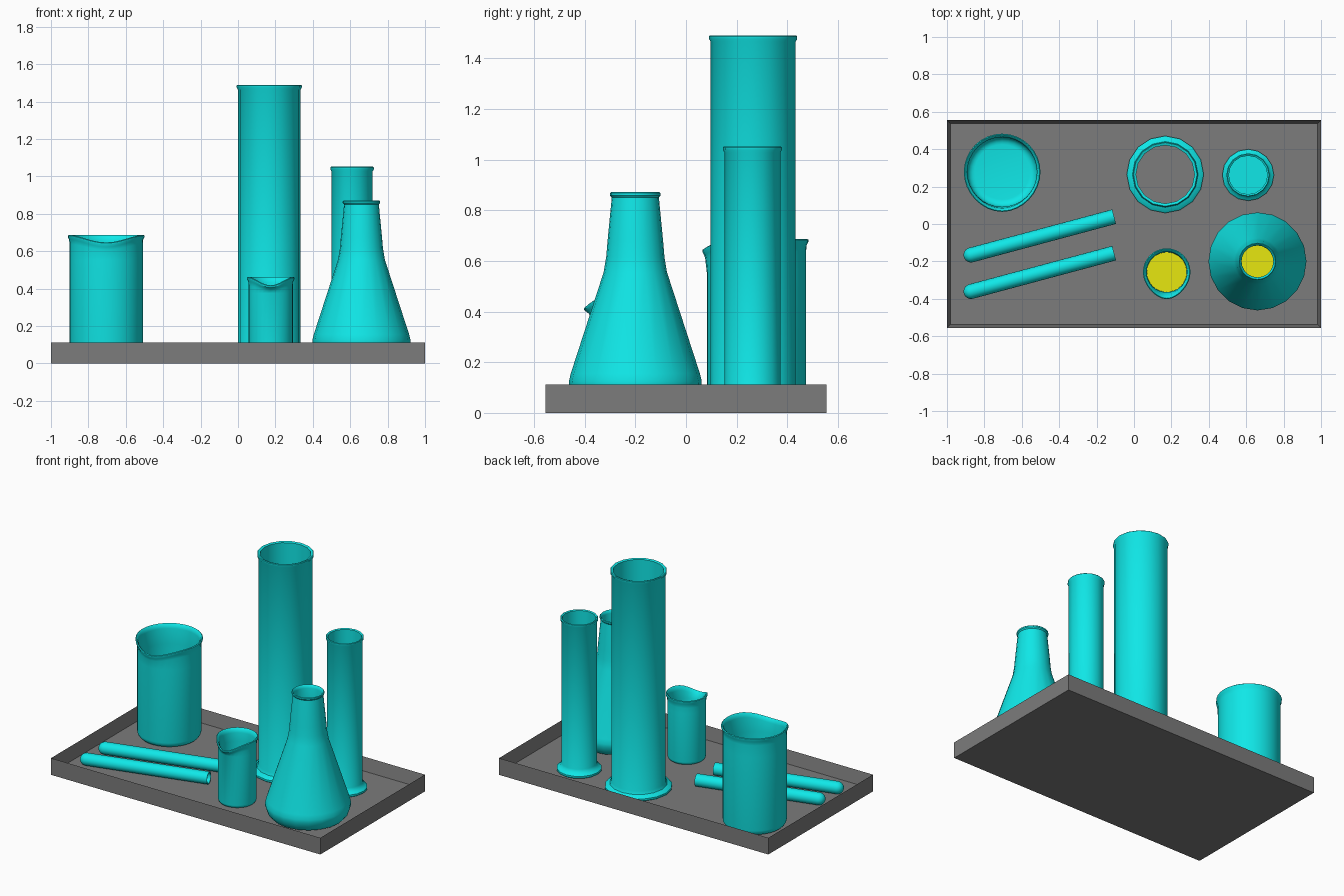
import bpy, bmesh, math
from mathutils import Matrix, Vector

if "Cube" in bpy.data.objects:
    bpy.data.objects.remove(bpy.data.objects["Cube"], do_unlink=True)


def material(name, rgb):
    m = bpy.data.materials.new(name)
    m.use_nodes = True
    m.diffuse_color = (*rgb, 1)
    m.node_tree.nodes["Principled BSDF"].inputs["Base Color"].default_value = (*rgb, 1)
    return m


TEAL = material("teal glass", (0.005, 0.8, 0.8))
GREY = material("grey tray", (0.2, 0.2, 0.2))
YELLOW = material("yellow liquid", (0.8, 0.8, 0.005))
FLOOR = 0.025


def finish(name, bm, mat, smooth=True):
    bmesh.ops.remove_doubles(bm, verts=bm.verts, dist=0.0002)
    bmesh.ops.recalc_face_normals(bm, faces=bm.faces)
    mesh = bpy.data.meshes.new(name)
    bm.to_mesh(mesh)
    bm.free()
    mesh.materials.append(mat)
    ob = bpy.data.objects.new(name, mesh)
    bpy.context.collection.objects.link(ob)
    if smooth:
        bpy.ops.object.select_all(action="DESELECT")
        ob.select_set(True)
        bpy.context.view_layer.objects.active = ob
        bpy.ops.object.shade_smooth_by_angle(angle=math.radians(40))
    return ob


def lathe(profile, sides, closed=False):
    """Turn an (r, z) profile around the z axis."""
    bm = bmesh.new()
    rings = []
    for i in range(sides):
        a = math.tau * i / sides
        rings.append([bm.verts.new((r * math.cos(a), r * math.sin(a), z)) for r, z in profile])
    n = len(profile)
    for i in range(sides):
        p, q = rings[i], rings[(i + 1) % sides]
        for j in range(n if closed else n - 1):
            k = (j + 1) % n
            bm.faces.new((p[j], q[j], q[k], p[k]))
    return bm


def place(bm, x, y, z=FLOOR):
    bmesh.ops.translate(bm, verts=bm.verts, vec=(x, y, z))


def liquid(name, profile, sides, x, y):
    bm = lathe(profile, sides)
    place(bm, x, y)
    finish(name, bm, YELLOW)


# Tray with a sunken floor
bm = bmesh.new()
bmesh.ops.create_cube(bm, size=1)
bmesh.ops.scale(bm, verts=bm.verts, vec=(2, 1.11, 0.112))
place(bm, 0, 0, 0.056)
top = [f for f in bm.faces if f.normal.z > 0.9]
bmesh.ops.inset_region(bm, faces=top, thickness=0.025)
for v in top[0].verts:
    v.co.z = FLOOR
finish("tray", bm, GREY, smooth=False)


# Beakers with rounded base and a pouring spout towards the front
def beaker(name, x, y, r, h, dip, out):
    t, c = 0.01, r * 0.2
    corner = [(r - c + c * math.sin(a), c - c * math.cos(a))
              for a in (math.radians(d) for d in range(0, 91, 18))]
    profile = [(0, 0)] + corner + [
        (r, h * 0.8), (r, h - 0.05), (r + 0.002, h - 0.025), (r + 0.009, h - 0.012),
        (r + 0.009, h - 0.004), (r + 0.004, h), (r - 0.004, h - 0.006), (r - t, h - 0.03),
        (r - t, h * 0.8)]
    profile += [(max(a - t, 0), b + t) for a, b in reversed(corner)] + [(0, t)]
    bm = lathe(profile, 32)
    for v in bm.verts:
        d = Vector((v.co.x, v.co.y))
        if v.co.z > h * 0.82 and d.length > 0:
            w = max(0, -d.normalized().y) ** 4
            near_rim = min(1, (v.co.z - h * 0.82) / (h * 0.14))
            v.co.y -= out * w * near_rim
            v.co.z -= dip * w * near_rim
    place(bm, x, y)
    finish(name, bm, TEAL)


beaker("large_beaker", -0.705, 0.278, 0.196, 0.662, 0.04, 0.008)
beaker("small_beaker", 0.175, -0.257, 0.118, 0.438, 0.045, 0.018)
liquid("small_beaker_liquid",
       [(0, 0.011), (0.085, 0.012), (0.107, 0.035), (0.107, 0.2), (0, 0.2)], 32, 0.175, -0.257)


# Tall cylinders standing on a flared foot
def cylinder(name, x, y, r, foot, h, t, has_bottom):
    profile = [(foot - 0.01, 0), (foot, 0.008), (foot, 0.02), (foot - 0.01, 0.028),
               (r + 0.008, 0.036), (r, 0.055), (r, h - 0.025), (r + 0.006, h - 0.014),
               (r + 0.006, h - 0.004), (r + 0.002, h), (r - t, h - 0.005)]
    if has_bottom:
        profile = [(0, 0)] + profile + [(r - t, 0.02), (0, 0.02)]
    else:
        profile.append((r - t, 0))
    bm = lathe(profile, 16, closed=not has_bottom)
    place(bm, x, y)
    finish(name, bm, TEAL)


cylinder("large_cylinder", 0.167, 0.265, 0.168, 0.206, 1.465, 0.012, False)
cylinder("small_cylinder", 0.61, 0.262, 0.11, 0.138, 1.027, 0.007, True)

# Conical flask
outer = [(0.19, 0), (0.225, 0.015), (0.25, 0.045), (0.261, 0.08), (0.262, 0.1), (0.255, 0.13),
         (0.125, 0.53), (0.115, 0.59), (0.11, 0.65), (0.093, 0.825)]
inner = [(r - 0.008, z + 0.008 if z < 0.1 else z) for r, z in reversed(outer)]
rim = [(0.1, 0.833), (0.1, 0.842), (0.096, 0.846), (0.09, 0.84)]
bm = lathe([(0, 0)] + outer + rim + inner + [(0, 0.008)], 20)
place(bm, 0.66, -0.2)
finish("conical_flask", bm, TEAL)
body = [(r - 0.01, z + 0.01) for r, z in outer[:6]]
liquid("flask_liquid", [(0, 0.01)] + body + [(0.2, 0.26), (0, 0.26)], 20, 0.66, -0.2)

# Test tubes lying side by side on the tray
R, L = 0.04, 0.832
arc = [math.radians(a) for a in range(0, 91, 15)]
tube = [(R * math.sin(a), R - R * math.cos(a)) for a in arc] + [(R, L), (R - 0.007, L)]
tube += [((R - 0.007) * math.sin(a), R - (R - 0.007) * math.cos(a)) for a in reversed(arc)]
turn = Matrix.Rotation(math.radians(15), 4, "Z") @ Matrix.Rotation(math.radians(90), 4, "Y")
for name, y in (("back_test_tube", -0.176), ("front_test_tube", -0.371)):
    bm = lathe(tube, 16)
    bmesh.ops.transform(bm, matrix=turn, verts=bm.verts)
    place(bm, -0.91, y, FLOOR + R)
    finish(name, bm, TEAL)
